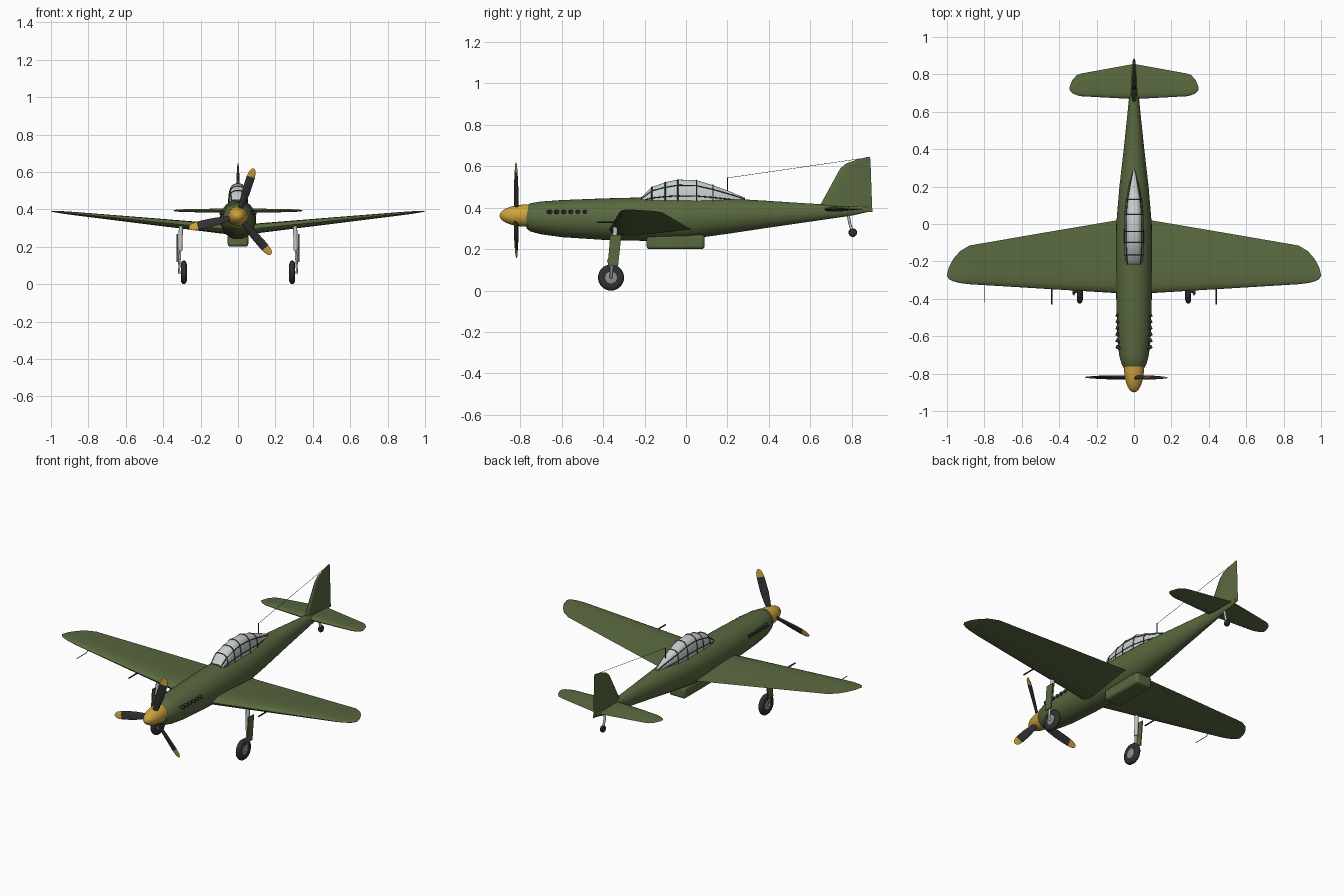
import bpy, bmesh, math
from mathutils import Vector, Matrix

cube = bpy.data.objects.get("Cube")
if cube:
    bpy.data.objects.remove(cube, do_unlink=True)


def material(name, r, g, b):
    m = bpy.data.materials.new(name)
    m.use_nodes = True
    m.diffuse_color = (r, g, b, 1)
    bsdf = m.node_tree.nodes["Principled BSDF"]
    bsdf.inputs["Base Color"].default_value = (r, g, b, 1)
    bsdf.inputs["Roughness"].default_value = 0.6
    return m


GREEN = material("olive green", .10, .14, .05)
FRAME = material("dark green", .035, .055, .022)
YELLOW = material("golden yellow", .62, .36, .045)
BLACK = material("near black", .03, .03, .032)
GLASS = material("pale glass", .58, .63, .63)
METAL = material("light metal", .52, .54, .55)
HUB = material("grey hub", .27, .29, .29)


def loft(name, rings, mats, rule=None, angle=40):
    """Skin closed rings of points, cap both ends, shade smooth."""
    bm = bmesh.new()
    rows = [[bm.verts.new(p) for p in ring] for ring in rings]
    for a, b in zip(rows, rows[1:]):
        for i in range(len(a)):
            j = (i + 1) % len(a)
            bm.faces.new((a[i], a[j], b[j], b[i]))
    bm.faces.new(rows[0])
    bm.faces.new(rows[-1])
    bmesh.ops.remove_doubles(bm, verts=bm.verts[:], dist=1e-5)
    bmesh.ops.recalc_face_normals(bm, faces=bm.faces[:])
    if rule:
        for f in bm.faces:
            f.material_index = rule(f.calc_center_median())
    mesh = bpy.data.meshes.new(name)
    bm.to_mesh(mesh)
    bm.free()
    ob = bpy.data.objects.new(name, mesh)
    bpy.context.collection.objects.link(ob)
    for m in mats:
        mesh.materials.append(m)
    bpy.ops.object.select_all(action='DESELECT')
    ob.select_set(True)
    bpy.context.view_layer.objects.active = ob
    bpy.ops.object.shade_smooth_by_angle(angle=math.radians(angle))
    return ob


def circle(n):
    return [(math.cos(2 * math.pi * i / n), math.sin(2 * math.pi * i / n)) for i in range(n)]


def lathe(name, profile, axis, centre, mat, n=32):
    """Spin (radius, offset) pairs about an axis."""
    q = Vector((0, 0, 1)).rotation_difference(Vector(axis))
    rings = [[q @ Vector((r * c, r * s, h)) + Vector(centre) for c, s in circle(n)] for r, h in profile]
    return loft(name, rings, [mat])


def tube(name, points, radius, mat, closed=False):
    cu = bpy.data.curves.new(name, 'CURVE')
    cu.dimensions = '3D'
    cu.bevel_depth = radius
    cu.bevel_resolution = 2
    cu.use_fill_caps = True
    sp = cu.splines.new('POLY')
    sp.points.add(len(points) - 1)
    for p, co in zip(sp.points, points):
        p.co = (*co, 1)
    sp.use_cyclic_u = closed
    cu.materials.append(mat)
    ob = bpy.data.objects.new(name, cu)
    bpy.context.collection.objects.link(ob)
    return ob


def foil(lead, trail, half, n=20):
    """Aerofoil outline as (chord position, height) pairs."""
    out = []
    for c, s in circle(n):
        u = (1 - c) / 2
        h = 2.6 * (math.sqrt(u) - u) * (1 - .25 * u) if u < .999 else 0
        out.append((lead + (trail - lead) * u, math.copysign(half * h * 1.6, s)))
    return out


# Fuselage: y, top, bottom, half width
body = [(-.77, .41, .3, .054), (-.75, .422, .285, .066), (-.7, .43, .272, .08), (-.6, .437, .258, .089),
        (-.4, .445, .245, .095), (-.2, .45, .24, .097), (0, .45, .247, .095), (.2, .445, .274, .078),
        (.4, .433, .304, .055), (.6, .42, .333, .034), (.8, .41, .362, .014), (.88, .404, .38, .006)]
loft("fuselage", [[(w * c, y, (t + b) / 2 + (t - b) / 2 * s) for c, s in circle(36)]
                  for y, t, b, w in body], [GREEN])

# Main wing: span, leading edge, trailing edge, half thickness
wing = [(0, -.375, .035, .029), (.45, -.348, -.041, .019), (.88, -.322, -.115, .009), (.93, -.316, -.145, .007),
        (.965, -.307, -.185, .005), (.99, -.295, -.23, .003), (1, -.277, -.27, .001)]
tail = [(0, .668, .856, .013), (.28, .683, .805, .008), (.305, .688, .797, .007), (.33, .7, .77, .005),
        (.342, .712, .74, .003), (.345, .722, .728, .001)]


def surface(name, stations, z0, dihedral):
    span = [(-x, *r) for x, *r in stations[:0:-1]] + stations
    loft(name, [[(x, y, z0 + dihedral * abs(x) + h) for y, h in foil(a, b, t)]
                for x, a, b, t in span], [GREEN])


surface("main_wing", wing, .288, .102)
surface("tailplane", tail, .393, 0)

# Fin and rudder: height, leading edge, trailing edge, half thickness
fin = [(.38, .64, .9, .014), (.42, .652, .898, .013), (.59, .745, .892, .007), (.615, .775, .891, .006),
       (.632, .825, .89, .004), (.646, .88, .888, .001)]
loft("fin", [[(h, y, z) for y, h in foil(a, b, t)] for z, a, b, t in fin], [GREEN])

# Radiator scoop under the belly
bpy.ops.mesh.primitive_cube_add(size=1, location=(0, -.05, .235))
scoop = bpy.context.object
scoop.name = "radiator_scoop"
scoop.scale = (.11, .28, .07)
bpy.ops.object.transform_apply(location=False, rotation=False)
scoop.data.materials.append(GREEN)
bev = scoop.modifiers.new("rounded", 'BEVEL')
bev.width, bev.segments = .015, 3
bpy.ops.object.shade_smooth_by_angle(angle=math.radians(40))

# Canopy: y, top, half width
canopy = [(-.215, .45, .042), (-.165, .5, .048), (-.1, .523, .05), (-.04, .536, .05), (.05, .533, .049),
          (.13, .509, .041), (.2, .483, .027), (.285, .448, .006)]
BASE = .425


def arch(y, top, w, t, grow=0):
    c, s = math.cos(t), math.sin(t)
    return (math.copysign(abs(c) ** .7, c) * (w + grow), y, BASE + (top - BASE + grow) * abs(s) ** .7)


steps = [math.pi * i / 20 for i in range(21)]
loft("canopy_glass", [[arch(*st, t) for t in steps] for st in canopy], [GLASS], angle=30)
for i in (0, 1, 2, 3, 4, 5):
    tube("canopy_hoop", [arch(*canopy[i], t) for t in steps], .0028, FRAME)
for deg in (10, 42, 138, 170):
    tube("canopy_rail", [arch(*st, math.radians(deg)) for st in canopy], .0028, FRAME)

# Spinner
HUB_Z = .362
lathe("spinner", [(.054, 0)] + [(.054 * math.cos(a), .137 * math.sin(a))
      for a in [math.pi / 2 * i / 10 for i in range(1, 11)]], (0, -1, 0), (0, -.763, HUB_Z), YELLOW)

# Propeller blades: radius, half width, half thickness, twist
blade = [(.03, .012, .01, 40), (.07, .018, .007, 32), (.13, .024, .005, 25), (.19, .024, .004, 19),
         (.222, .023, .003, 16), (.25, .019, .002, 14), (.264, .011, .0015, 13), (.269, .003, .001, 13)]
for angle in (72, 193, 311):
    turn = Matrix.Rotation(math.radians(90 - angle), 4, 'Y')
    rings = []
    for r, w, t, twist in blade:
        tw = Matrix.Rotation(math.radians(twist), 4, 'Z')
        rings.append([turn @ (tw @ Vector((w * c, t * s, r))) + Vector((0, -.82, HUB_Z)) for c, s in circle(14)])
    loft("propeller_blade", rings, [BLACK, YELLOW],
         lambda p: int((p - Vector((0, -.82, HUB_Z))).length > .222))

# Parts on both sides
tyre = [(.028, -.012), (.045, -.016), (.057, -.012), (.063, -.004),
        (.063, .004), (.057, .012), (.045, .016), (.028, .012)]
for side, tag in ((1, "left"), (-1, "right")):
    # Exhaust stubs
    for i in range(6):
        y = -.66 + i * .034
        tube(tag + "_exhaust", [(side * .07, y - .006, .38), (side * .096, y + .006, .38)], .0095, BLACK)
    # Landing gear
    wheel = (side * .29, -.362, .063)
    lathe(tag + "_tyre", tyre, (side, 0, 0), wheel, BLACK)
    lathe(tag + "_wheel_hub", [(.012, -.015), (.034, -.011), (.034, .011), (.012, .015)], (side, 0, 0), wheel, HUB)
    tube(tag + "_gear_leg", [(side * .305, -.34, .31), (side * .309, -.35, .18)], .012, METAL)
    tube(tag + "_gear_piston", [(side * .309, -.35, .2), (side * .315, -.362, .063), (side * .28, -.362, .063)],
         .0075, METAL)
    tube(tag + "_torque_link", [(side * .313, -.355, .185), (side * .321, -.378, .145), (side * .315, -.362, .1)],
         .004, METAL)
    # Gear door
    door = [(-.343, .268), (-.312, .268), (-.328, .118), (-.378, .118), (-.366, .268)]
    loft(tag + "_gear_door", [[(side * x, y, z) for y, z in door] for x in (.322, .328)], [GREEN], angle=20)
    # Wing gun
    tube(tag + "_gun", [(side * .44, -.33, .33), (side * .44, -.43, .33)], .0042, BLACK)

# Tail wheel
tube("tailwheel_strut", [(0, .782, .375), (0, .79, .325), (0, .805, .282)], .007, METAL)
lathe("tailwheel", [(.008, -.01), (.018, -.008), (.021, 0), (.018, .008), (.008, .01)],
      (1, 0, 0), (0, .805, .28), BLACK, 20)

# Pitot probe, aerial mast and wire
tube("pitot_probe", [(-.8, -.3, .362), (-.8, -.33, .35), (-.8, -.42, .35)], .002, HUB)
tube("aerial_mast", [(0, .2, .44), (0, .2, .546)], .0022, BLACK)
tube("aerial_wire", [(0, .2, .544), (0, .85, .638)], .001, BLACK)
